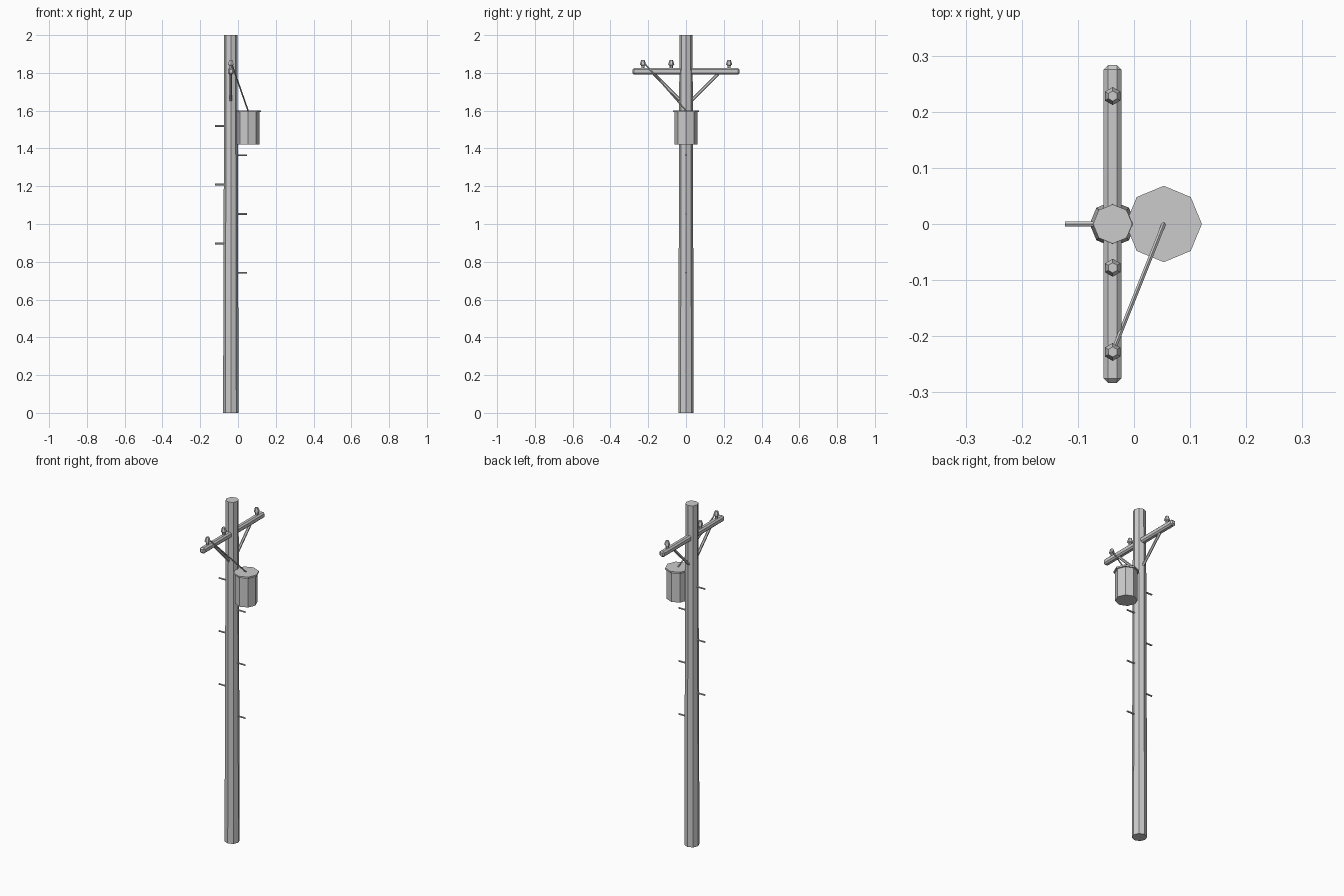
import bpy, bmesh, math
from mathutils import Vector, Matrix

if "Cube" in bpy.data.objects:
    bpy.data.objects.remove(bpy.data.objects["Cube"])

PX = -0.038  # pole axis

grey = bpy.data.materials.new("plain_grey")
grey.diffuse_color = (0.6, 0.6, 0.6, 1)
grey.use_nodes = True
grey.node_tree.nodes["Principled BSDF"].inputs["Base Color"].default_value = grey.diffuse_color


def finish(name, bm):
    bmesh.ops.recalc_face_normals(bm, faces=bm.faces)
    me = bpy.data.meshes.new(name)
    bm.to_mesh(me)
    bm.free()
    me.materials.append(grey)
    ob = bpy.data.objects.new(name, me)
    bpy.context.collection.objects.link(ob)
    return ob


def lathe(name, x, y, profile, sides, turn=0.0):
    """Stack of polygon rings (radius, z) with capped ends."""
    bm = bmesh.new()
    rings = []
    for r, z in profile:
        angles = [turn + 2 * math.pi * i / sides for i in range(sides)]
        rings.append([bm.verts.new((x + r * math.cos(a), y + r * math.sin(a), z)) for a in angles])
    for low, high in zip(rings, rings[1:]):
        for i in range(sides):
            j = (i + 1) % sides
            bm.faces.new((low[i], low[j], high[j], high[i]))
    bm.faces.new(rings[0][::-1])
    bm.faces.new(rings[-1])
    return finish(name, bm)


def rod(name, a, b, radius, sides=6):
    """Straight bar between two points."""
    a, b = Vector(a), Vector(b)
    d = b - a
    bm = bmesh.new()
    bmesh.ops.create_cone(bm, cap_ends=True, segments=sides, radius1=radius,
                          radius2=radius, depth=d.length)
    m = Matrix.Translation((a + b) / 2) @ d.to_track_quat('Z', 'Y').to_matrix().to_4x4()
    bm.transform(m)
    return finish(name, bm)


# tapered octagonal pole
lathe("pole", PX, 0, [(0.041, 0), (0.035, 2.0)], 8)

# crossarm with chamfered edges
bm = bmesh.new()
bmesh.ops.create_cube(bm, size=1)
bm.transform(Matrix.Translation((PX, 0, 1.808)) @ Matrix.Diagonal((0.032, 0.566, 0.034, 1)))
bmesh.ops.bevel(bm, geom=bm.edges[:], offset=0.008, segments=1, affect='EDGES')
finish("crossarm", bm)

# diagonal braces under the crossarm
for side, label in ((-1, "front"), (1, "back")):
    rod(label + "_brace", (PX, side * 0.17, 1.795), (PX, side * 0.02, 1.645), 0.008)

# insulators
for i, y in enumerate((-0.228, -0.078, 0.228)):
    lathe(f"insulator_{i + 1}", PX, y,
          [(0.008, 1.82), (0.009, 1.839), (0.016, 1.843), (0.014, 1.853), (0.009, 1.868)],
          6, math.pi / 2)

# transformer can with a wider lid
lathe("transformer", 0.053, 0,
      [(0.06, 1.42), (0.06, 1.592), (0.068, 1.592), (0.068, 1.602)], 8)

# wire from the front insulator to the transformer lid
rod("wire", (PX, -0.228, 1.86), (0.053, 0, 1.6), 0.004, 5)

# climbing pegs, alternating sides
for i in range(6):
    side = 1 if i % 2 == 0 else -1
    z = 0.742 + 0.1555 * i
    rod(f"climbing_peg_{i + 1}", (PX + side * 0.02, 0, z), (PX + side * 0.085, 0, z), 0.005)
